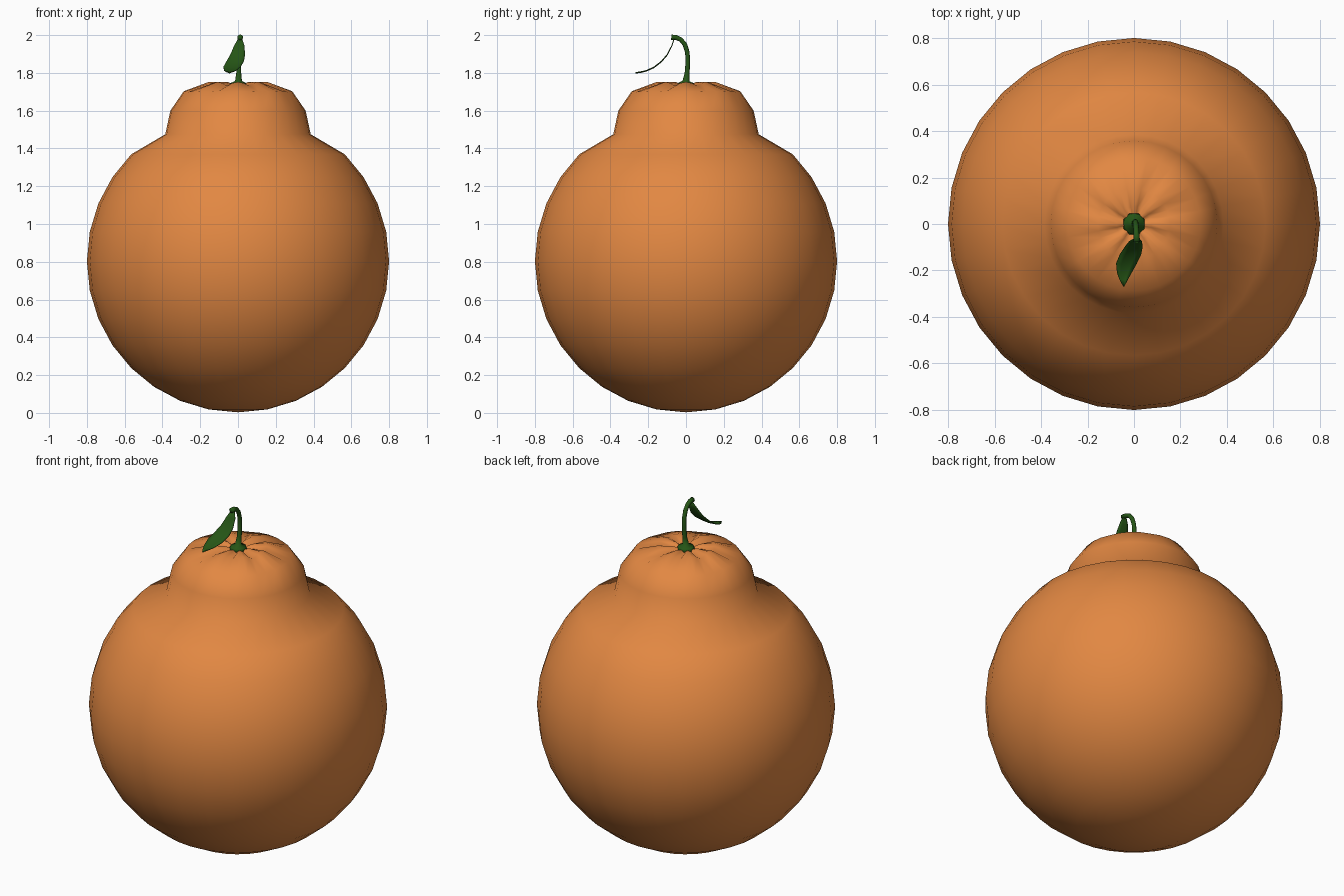
import bpy, bmesh, math

if "Cube" in bpy.data.objects:
    bpy.data.objects.remove(bpy.data.objects["Cube"])

SEG = 32


def material(name, rgb):
    m = bpy.data.materials.new(name)
    m.diffuse_color = (*rgb, 1)
    m.use_nodes = True
    m.node_tree.nodes["Principled BSDF"].inputs["Base Color"].default_value = m.diffuse_color
    return m


orange = material("orange peel", (0.76, 0.245, 0.055))
green = material("leaf green", (0.019, 0.092, 0.008))


def make_object(name, bm, mat, recalc=True):
    if recalc:
        bmesh.ops.recalc_face_normals(bm, faces=bm.faces)
    me = bpy.data.meshes.new(name)
    bm.to_mesh(me)
    bm.free()
    for p in me.polygons:
        p.use_smooth = True
    me.materials.append(mat)
    ob = bpy.data.objects.new(name, me)
    bpy.context.collection.objects.link(ob)
    return ob


def bridge(bm, rings):
    for a, b in zip(rings, rings[1:]):
        n = len(a)
        for i in range(n):
            j = (i + 1) % n
            bm.faces.new((a[i], a[j], b[j], b[i]))


def fan(bm, ring, point):
    c = bm.verts.new(point)
    for i in range(len(ring)):
        bm.faces.new((ring[i], ring[(i + 1) % len(ring)], c))


# Fruit: round body, raised neck and puckered, grooved top (radius, z, groove depth)
profile = [(0.8 * math.cos(math.radians(a * 11.25)),
            0.803 + 0.8 * math.sin(math.radians(a * 11.25)), 0) for a in range(-7, 5)]
profile += [(0.385, 1.475, 0), (0.358, 1.60, 0), (0.287, 1.703, 0.004),
            (0.155, 1.752, 0.02), (0.075, 1.752, 0.028), (0.035, 1.735, 0.01)]
bm = bmesh.new()
rings = []
for r, z, groove in profile:
    ring = []
    for i in range(SEG):
        a = 2 * math.pi * i / SEG
        d = (1.0, 0.3, 0.0, 0.3)[(i + 2) % 4] * groove
        ring.append(bm.verts.new((r * math.cos(a), r * math.sin(a), z - d)))
    rings.append(ring)
bridge(bm, rings)
fan(bm, rings[0], (0, 0, 0.003))
fan(bm, rings[-1], (0, 0, 1.725))
make_object("fruit", bm, orange)

# Stem: tube along a hooked path with a flared foot (y, z, radius)
path = [(0, 1.728, 0.05), (0, 1.746, 0.042), (0.0, 1.757, 0.018), (0.006, 1.80, 0.013),
        (0.010, 1.86, 0.012), (0.007, 1.91, 0.012), (-0.006, 1.95, 0.012),
        (-0.027, 1.976, 0.012), (-0.052, 1.987, 0.013), (-0.078, 1.988, 0.015)]
bm = bmesh.new()
rings = []
for k, (y, z, r) in enumerate(path):
    p, q = path[max(k - 1, 0)], path[min(k + 1, len(path) - 1)]
    t = math.atan2(q[1] - p[1], q[0] - p[0])
    ny, nz = math.sin(t), -math.cos(t)
    x = 0.012 * k / (len(path) - 1)
    ring = []
    for i in range(12):
        a = 2 * math.pi * i / 12
        ring.append(bm.verts.new((x + r * math.cos(a), y + r * math.sin(a) * ny,
                                  z + r * math.sin(a) * nz)))
    rings.append(ring)
bridge(bm, rings)
fan(bm, rings[0], (0, 0, 1.728))
fan(bm, rings[-1], (0.012, -0.078, 1.988))
make_object("stem", bm, green)

# Leaf: thin curved blade hanging from the stem tip (y, z, left x, right x)
rows = [(-0.062, 1.985, 0.003, 0.021), (-0.075, 1.945, -0.020, 0.034),
        (-0.10, 1.897, -0.040, 0.037), (-0.13, 1.862, -0.060, 0.031),
        (-0.17, 1.831, -0.077, 0.012), (-0.21, 1.813, -0.073, -0.010),
        (-0.24, 1.806, -0.062, -0.027), (-0.268, 1.802, -0.046, -0.042)]
bm = bmesh.new()
grid = []
for y, z, xl, xr in rows:
    grid.append([bm.verts.new((xl + (xr - xl) * u, y, z - 0.004 * (1 - abs(2 * u - 1))))
                 for u in (0, 0.25, 0.5, 0.75, 1)])
for a, b in zip(grid, grid[1:]):
    for i in range(4):
        bm.faces.new((a[i], b[i], b[i + 1], a[i + 1]))
leaf = make_object("leaf", bm, green, recalc=False)
thick = leaf.modifiers.new("thickness", 'SOLIDIFY')
thick.thickness = 0.004
thick.offset = 0
